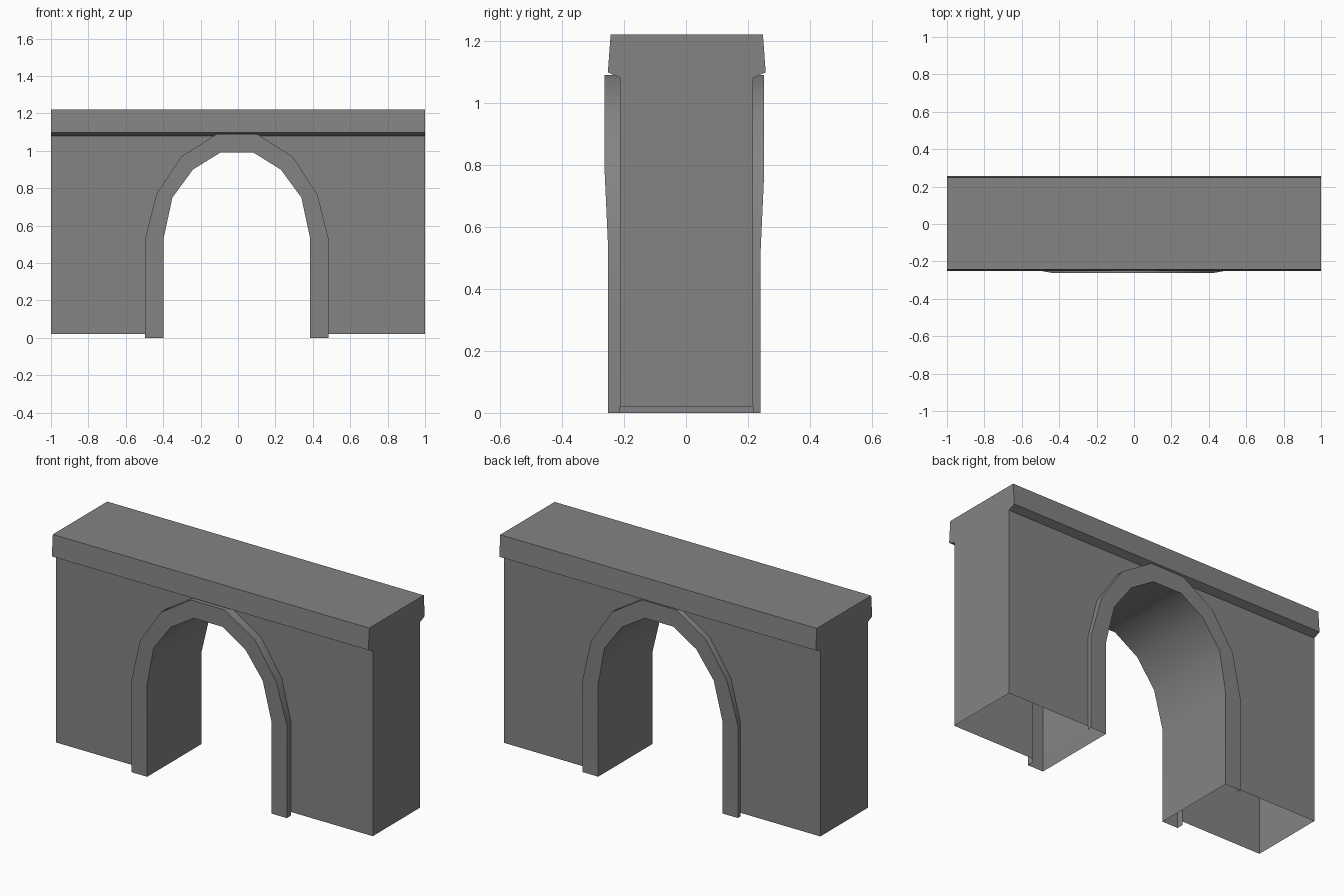
import bpy, bmesh, math

cube = bpy.data.objects.get("Cube")
if cube:
    bpy.data.objects.remove(cube, do_unlink=True)

stone = bpy.data.materials.new("grey_stone")
stone.use_nodes = True
GREY = (0.23, 0.23, 0.23, 1)
stone.diffuse_color = GREY
stone.node_tree.nodes["Principled BSDF"].inputs["Base Color"].default_value = GREY

CENTRE = -0.006          # the opening sits slightly off centre
BASE, LEDGE = 0.02, 1.08
WALL_Y = {-1: -0.212, 1: 0.216}


def arch(half):
    """Mirror a half outline (x, z) into a full left-to-right arch."""
    return ([(CENTRE - x, z) for x, z in half]
            + [(CENTRE + x, z) for x, z in reversed(half)])


inner = arch([(0.392, 0), (0.392, 0.53), (0.345, 0.75), (0.235, 0.9), (0.09, 0.99)])
outer = arch([(0.49, 0), (0.49, 0.53), (0.43, 0.77), (0.297, 0.97), (0.107, 1.09)])


def trim_y(side, z):
    """Front plane of the arch trim, which leans out above the springing."""
    lean = min(max((z - 0.53) / 0.24, 0), 1) * 0.011
    return side * (0.246 + lean) - 0.005


def finish(name, bm, smooth=None):
    bmesh.ops.remove_doubles(bm, verts=bm.verts, dist=1e-4)
    bmesh.ops.recalc_face_normals(bm, faces=bm.faces)
    mesh = bpy.data.meshes.new(name)
    bm.to_mesh(mesh)
    bm.free()
    mesh.materials.append(stone)
    obj = bpy.data.objects.new(name, mesh)
    bpy.context.collection.objects.link(obj)
    if smooth:
        bpy.ops.object.select_all(action="DESELECT")
        obj.select_set(True)
        bpy.context.view_layer.objects.active = obj
        bpy.ops.object.shade_smooth_by_angle(angle=math.radians(smooth))


def face(bm, points):
    bm.faces.new([bm.verts.new(p) for p in points])


def strip(bm, a, b):
    """Bridge two open rows of points with quads."""
    for i in range(len(a) - 1):
        face(bm, [a[i], a[i + 1], b[i + 1], b[i]])


# Wall and capping: one cross-section run end to end, open underneath
section = [(-0.212, BASE), (-0.212, LEDGE), (-0.252, 1.098), (-0.243, 1.22),
           (0.248, 1.22), (0.257, 1.098), (0.216, LEDGE), (0.216, BASE)]
bm = bmesh.new()
for x in (-1, 1):
    face(bm, [(x, y, z) for y, z in section])
cap = section[1:-1]
strip(bm, [(-1, y, z) for y, z in cap], [(1, y, z) for y, z in cap])
# Front and back faces, notched for the arch
opening = [(x, min(max(z, BASE), 1.07)) for x, z in outer]
outline = [(-1, BASE)] + opening + [(1, BASE), (1, LEDGE), (-1, LEDGE)]
for y in WALL_Y.values():
    face(bm, [(x, y, z) for x, z in outline])
finish("bridge_wall", bm)

# Arch lining and raised trim, open at the feet
bm = bmesh.new()
edges = []
for side, wall in WALL_Y.items():
    lip = [(x, trim_y(side, z), z) for x, z in inner]
    rim = [(x, trim_y(side, z), z) for x, z in outer]
    root = [(x, wall, z) for x, z in outer]
    strip(bm, lip, rim)
    strip(bm, rim, root)
    edges.append(lip)
strip(bm, *edges)
finish("arch_trim", bm, smooth=35)
